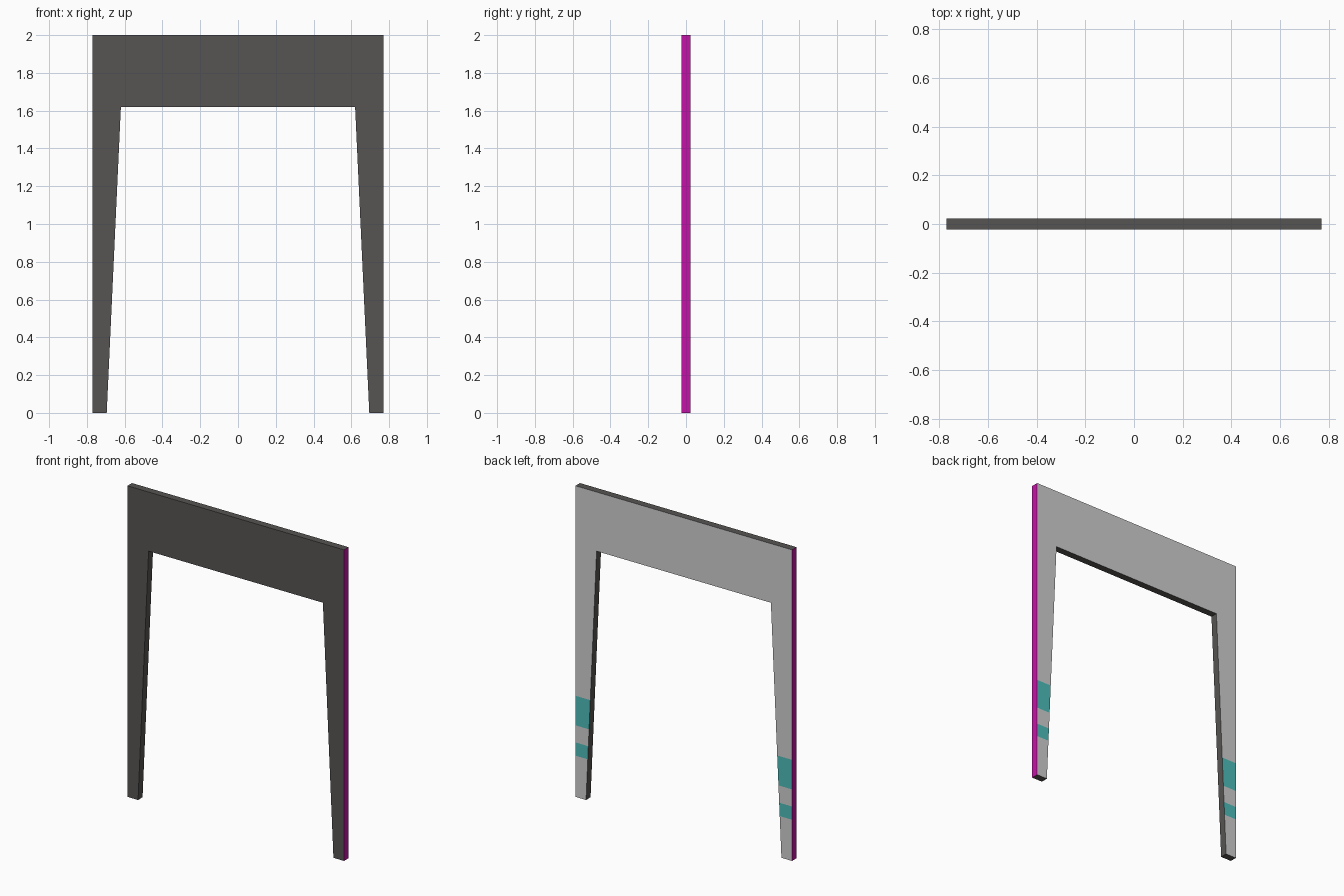
import bpy, bmesh

if "Cube" in bpy.data.objects:
    bpy.data.objects.remove(bpy.data.objects["Cube"])

W, H, T = 0.77, 2.0, 0.023          # half width, height, half thickness
FOOT, KNEE, SOFFIT = 0.695, 0.62, 1.62
STRIPES = [(0.265, 0.35), (0.46, 0.65)]

def material(name, rgb):
    m = bpy.data.materials.new(name)
    m.diffuse_color = (*rgb, 1)
    m.use_nodes = True
    m.node_tree.nodes["Principled BSDF"].inputs["Base Color"].default_value = m.diffuse_color
    return m

mats = [material("dark_grey", (0.095, 0.09, 0.087)),
        material("light_grey", (0.63, 0.63, 0.63)),
        material("magenta", (0.56, 0.006, 0.38)),
        material("teal", (0.075, 0.51, 0.50))]

# Arch outline, extruded through its thickness
bm = bmesh.new()
right = [(W, H), (W, 0), (FOOT, 0), (KNEE, SOFFIT)]
outline = right + [(-x, z) for x, z in reversed(right)]
front = bm.faces.new([bm.verts.new((x, -T, z)) for x, z in outline])
ext = bmesh.ops.extrude_face_region(bm, geom=[front])
bmesh.ops.translate(bm, vec=(0, 2 * T, 0),
                    verts=[v for v in ext["geom"] if isinstance(v, bmesh.types.BMVert)])

# Cut the back face at the soffit and at every stripe edge
for z in [SOFFIT] + [z for s in STRIPES for z in s]:
    bmesh.ops.bisect_plane(bm, geom=bm.verts[:] + bm.edges[:] + bm.faces[:],
                           plane_co=(0, 0, z), plane_no=(0, 0, 1), dist=1e-5)
bmesh.ops.recalc_face_normals(bm, faces=bm.faces[:])

# Colour by direction: light back with teal leg bands, magenta outer sides
for f in bm.faces:
    c = f.calc_center_median()
    if f.normal.y > 0.9:
        f.material_index = 3 if any(a < c.z < b for a, b in STRIPES) else 1
    elif abs(f.normal.x) > 0.9 and abs(c.x) > W - 0.01:
        f.material_index = 2

mesh = bpy.data.meshes.new("arch_panel")
bm.to_mesh(mesh)
bm.free()
for m in mats:
    mesh.materials.append(m)
bpy.context.collection.objects.link(bpy.data.objects.new("arch_panel", mesh))
